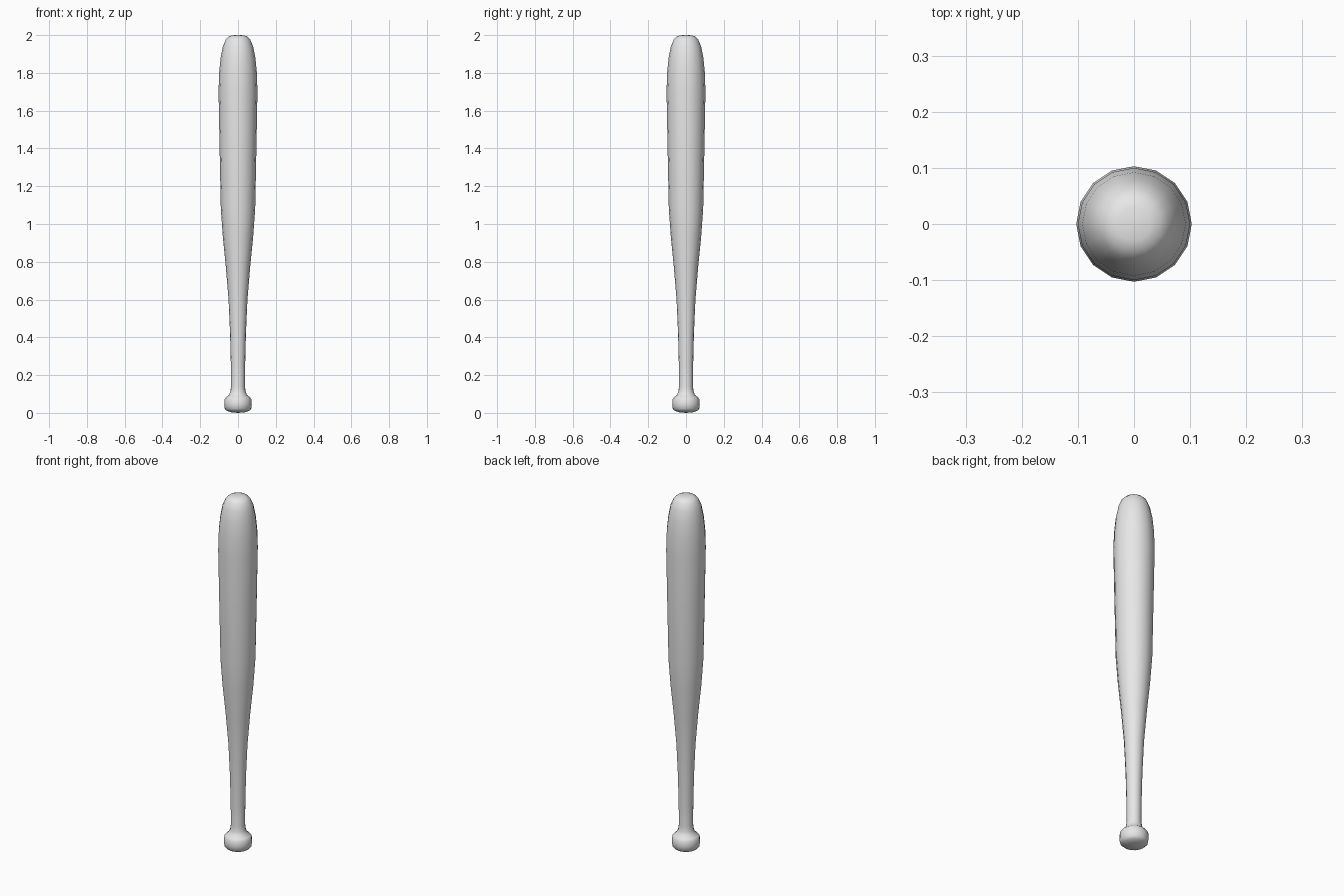
import bpy, bmesh, math

cube = bpy.data.objects.get("Cube")
if cube:
    bpy.data.objects.remove(cube, do_unlink=True)

SIDES = 16

# Plain light grey finish
grey = bpy.data.materials.new("light_grey")
grey.use_nodes = True
grey.diffuse_color = (0.8, 0.8, 0.8, 1)
grey.node_tree.nodes["Principled BSDF"].inputs["Base Color"].default_value = grey.diffuse_color


def lathe(name, profile):
    """Spin (radius, height) points round z; zero radius gives a pole."""
    bm = bmesh.new()
    points = [bm.verts.new((r, 0, z)) for r, z in profile]
    edges = [bm.edges.new(pair) for pair in zip(points, points[1:])]
    bmesh.ops.spin(bm, geom=points + edges, cent=(0, 0, 0), axis=(0, 0, 1),
                   angle=math.tau, steps=SIDES, use_duplicate=False)
    bmesh.ops.remove_doubles(bm, verts=bm.verts, dist=0.0005)
    bmesh.ops.recalc_face_normals(bm, faces=bm.faces)
    mesh = bpy.data.meshes.new(name)
    bm.to_mesh(mesh)
    bm.free()
    mesh.materials.append(grey)
    obj = bpy.data.objects.new(name, mesh)
    bpy.context.collection.objects.link(obj)
    return obj


# Profile sections from the grip end to the tip
knob = [(0, 0), (0.035, 0.003), (0.058, 0.01), (0.07, 0.021),
        (0.073, 0.045), (0.071, 0.073), (0.063, 0.083)]
handle = [(0.047, 0.096), (0.04, 0.115), (0.037, 0.14), (0.038, 0.26),
          (0.042, 0.42), (0.05, 0.6)]
barrel = [(0.065, 0.78), (0.08, 0.93), (0.091, 1.08), (0.097, 1.38),
          (0.103, 1.7)]
tip = [(0.1, 1.8), (0.092, 1.88), (0.08, 1.94), (0.064, 1.978),
       (0.048, 1.993), (0.03, 1.999), (0, 2.0)]

bat = lathe("bat", knob + handle + barrel + tip)

# Smooth shading with sharp edges kept
bpy.ops.object.select_all(action="DESELECT")
bat.select_set(True)
bpy.context.view_layer.objects.active = bat
bpy.ops.object.shade_smooth_by_angle(angle=math.radians(50))
